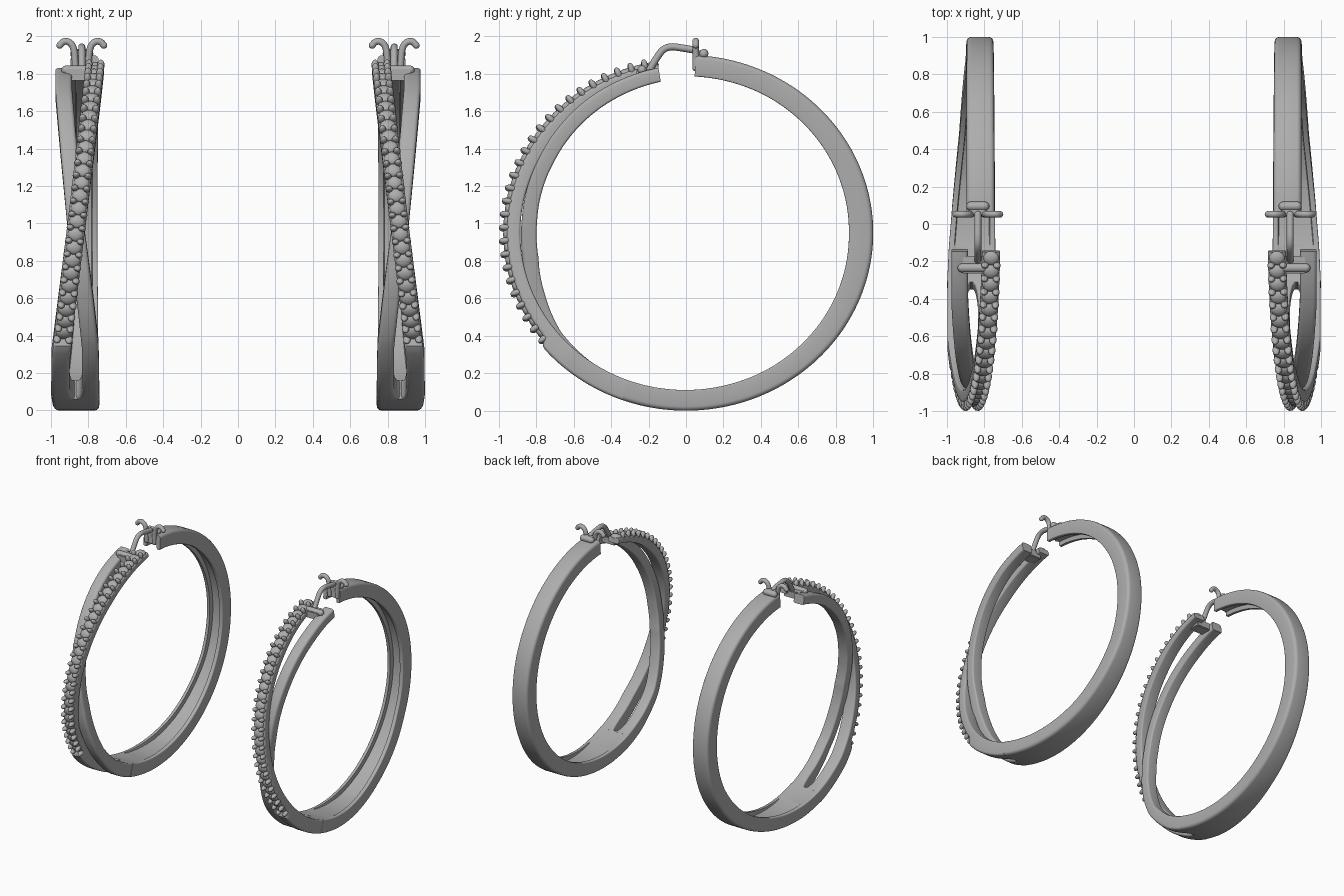
import bpy, bmesh, math
from mathutils import Vector, Matrix

if "Cube" in bpy.data.objects:
    bpy.data.objects.remove(bpy.data.objects["Cube"])

CZ, RZ = 0.95, 0.95          # hoop centre height and vertical squash

metal = bpy.data.materials.new("grey_metal")
metal.diffuse_color = (0.42, 0.42, 0.42, 1)
metal.use_nodes = True
metal.node_tree.nodes["Principled BSDF"].inputs["Base Color"].default_value = metal.diffuse_color


def interp(t, pts):
    """Smooth interpolation through (t, value) keys in ascending order."""
    if t <= pts[0][0]:
        return pts[0][1]
    for (a, va), (b, vb) in zip(pts, pts[1:]):
        if t <= b:
            return va + (vb - va) * (t - a) / (b - a)
    return pts[-1][1]


def on_hoop(x, r, deg):
    a = math.radians(deg)
    return Vector((x, r * math.cos(a), CZ + RZ * r * math.sin(a)))


def finish(name, bm, angle=35):
    """Make the object, smooth it and mirror it to the second earring."""
    bmesh.ops.recalc_face_normals(bm, faces=bm.faces[:])
    me = bpy.data.meshes.new(name)
    bm.to_mesh(me)
    bm.free()
    me.materials.append(metal)
    ob = bpy.data.objects.new(name, me)
    bpy.context.collection.objects.link(ob)
    bpy.ops.object.select_all(action='DESELECT')
    ob.select_set(True)
    bpy.context.view_layer.objects.active = ob
    bpy.ops.object.shade_smooth_by_angle(angle=math.radians(angle))
    ob.modifiers.new("pair", 'MIRROR').use_mirror_merge = False
    return ob


def loft(bm, rings):
    """Skin a list of closed rings and cap both ends."""
    vs = [[bm.verts.new(p) for p in ring] for ring in rings]
    n = len(vs[0])
    for a, b in zip(vs, vs[1:]):
        for i in range(n):
            bm.faces.new((a[i], a[(i + 1) % n], b[(i + 1) % n], b[i]))
    bm.faces.new(vs[0])
    bm.faces.new(vs[-1][::-1])


def rounded_section(x0, x1, r0, r1, ci, co, groove=None):
    """Rounded rectangle in (x, r); optional channel on the inner side."""
    pts = []
    for cx, cr, c, start in ((x0 + ci, r0 + ci, ci, 180), (x1 - ci, r0 + ci, ci, 270),
                             (x1 - co, r1 - co, co, 0), (x0 + co, r1 - co, co, 90)):
        for k in range(5):
            a = math.radians(start + 22.5 * k)
            pts.append((cx + c * math.cos(a), cr + c * math.sin(a)))
        if start == 180 and groove is not None:
            w = 0.028
            pts += [(x0 + w, r0), (x0 + w + .004, r0 + groove),
                    (x1 - w - .004, r0 + groove), (x1 - w, r0)]
    return pts


def sweep(name, t0, t1, steps, section):
    bm = bmesh.new()
    rings = []
    for i in range(steps + 1):
        t = t0 + (t1 - t0) * i / steps
        rings.append([on_hoop(x, r, t) for x, r in section(t)])
    loft(bm, rings)
    return finish(name, bm)


# Angles run from the back (0) down through the bottom (-90) to the front (-180)
SPLIT, TIP = -110, -261


def band_section(t):
    left = interp(t, [(-112, -1.0), (-98, -.99), (-84, -.972), (-60, -.935), (-25, -.9), (0, -.895)])
    right = interp(t, [(-112, -.74), (0, -.752), (87, -.745)])
    inner = interp(t, [(-112, .885), (-60, .882), (0, .87), (60, .88), (87, .88)])
    depth = interp(t, [(-100, .0005), (-75, .035)])
    return rounded_section(left, right, inner, 1.0, .008, .025, depth)


def gem_x(t):
    z = CZ + RZ * math.sin(math.radians(t))
    return interp(z, [(.07, -.948), (.25, -.948), (1, -.862), (1.9, -.762)])


def plain_x(t):
    z = CZ + RZ * math.sin(math.radians(t))
    return interp(z, [(.07, -.788), (.3, -.79), (1, -.868), (1.8, -.932)])


def fork(t):
    """Rounded opening of the gap after the split: 0 closed, 1 open."""
    u = min(max((SPLIT - t) / 10, 0), 1)
    return math.sqrt(1 - (1 - u) ** 2)


def gem_section(t):
    x, f = gem_x(t), fork(t)
    right = (x + .048) * f - .868 * (1 - f)
    inner = interp(t, [(TIP, .91), (-230, .885), (SPLIT, .885)])
    outer = interp(t, [(-142, .958), (-140, 1.0)])
    return rounded_section(x - .05, right, inner, outer, .012, .018)


def plain_section(t):
    x, f = plain_x(t), fork(t)
    left = (x - .045) * f - .872 * (1 - f)
    inner = interp(t, [(TIP, .86), (-235, .835), (-210, .81), (-185, .798), (-170, .8),
                       (-155, .83), (-140, .87), (-125, .885)])
    outer = interp(t, [(TIP, .94), (-235, .918), (-210, .892), (-185, .88), (-170, .885),
                       (-155, .915), (-140, .955), (-120, .995), (-112, 1.0)])
    return rounded_section(left, x + .045, inner, outer, .012, .02)


sweep("back_band", 87, SPLIT - .5, 100, band_section)
sweep("stone_strand", SPLIT, TIP, 100, gem_section)
sweep("plain_strand", SPLIT, TIP, 100, plain_section)

# Row of domed stones held by paired prongs
COUNT, FIRST, LAST = 27, -144, -259


def place(t, x, r):
    """Local frame on the strand: X across, Y along, Z outward."""
    a = math.radians(t)
    out = Vector((0, math.cos(a), math.sin(a)))
    along = Vector((gem_x(t - 1) - gem_x(t + 1), *(on_hoop(0, 1, t - 1) - on_hoop(0, 1, t + 1)).yz)).normalized()
    across = along.cross(out).normalized()
    m = Matrix((across, along, out)).transposed().to_4x4()
    m.translation = on_hoop(gem_x(t), r, t)
    return m @ Matrix.Translation((x, 0, 0))


stones, prongs = bmesh.new(), bmesh.new()
step = (LAST - FIRST) / (COUNT - 1)
for i in range(COUNT):
    t = FIRST + step * i
    bmesh.ops.create_uvsphere(stones, u_segments=14, v_segments=8, radius=1,
                              matrix=place(t, 0, .957) @ Matrix.Diagonal((.042, .038, .02, 1)))
    for side in (-1, 1):
        bmesh.ops.create_uvsphere(prongs, u_segments=10, v_segments=8, radius=1,
                                  matrix=place(t - step / 2, side * .032, .968)
                                  @ Matrix.Diagonal((.02, .017, .032, 1)))
finish("stones", stones, 60)
finish("prongs", prongs, 60)


def tube(name, pts, radius, sub=6):
    """Round-ended tube through points, smoothed by a spline."""
    P = [Vector(p) for p in pts]
    P = [2 * P[0] - P[1]] + P + [2 * P[-1] - P[-2]]
    path = []
    for a, b, c, d in zip(P, P[1:], P[2:], P[3:]):
        for k in range(sub):
            u = k / sub
            path.append(.5 * (2 * b + (c - a) * u + (2 * a - 5 * b + 4 * c - d) * u * u
                              + (3 * b - a - 3 * c + d) * u ** 3))
    path.append(P[-2])
    bm, rings = bmesh.new(), []
    for i, p in enumerate(path):
        d = (path[min(i + 1, len(path) - 1)] - path[max(i - 1, 0)]).normalized()
        ref = Vector((1, 0, 0)) if abs(d.x) < .9 * abs(d.length) and name == "ear_wire" else Vector((0, 1, 0))
        if abs(d.dot(ref)) > .95:
            ref = Vector((0, 0, 1))
        u = d.cross(ref).normalized()
        v = d.cross(u)
        rings.append([p + radius * (u * math.cos(k * math.pi / 6) + v * math.sin(k * math.pi / 6))
                      for k in range(12)])
    loft(bm, rings)
    for end in (path[0], path[-1]):
        bmesh.ops.create_uvsphere(bm, u_segments=12, v_segments=8, radius=radius,
                                  matrix=Matrix.Translation(end))
    return finish(name, bm, 50)


# Clasp: ear wire, hinge, and the horned catch on the back band
CX = -.835
tube("ear_wire", [(CX, -.2, 1.81), (CX, -.165, 1.87), (CX, -.125, 1.925), (CX, -.08, 1.943),
                  (CX, -.02, 1.937), (CX, .05, 1.925)], .019)
tube("hinge_pin", [(-.92, -.235, 1.82), (-.76, -.235, 1.82)], .024)
tube("catch_roller", [(CX - .037, .095, 1.907), (CX + .037, .095, 1.907)], .025)
for side, label in ((-1, "left"), (1, "right")):
    tube("catch_horn_" + label, [(CX + side * dx, .052, z) for dx, z in
         ((.035, 1.83), (.038, 1.9), (.05, 1.95), (.075, 1.972), (.1, 1.97), (.118, 1.952))], .018)


def block(name, x0, x1, y0, y1, z0, z1):
    bm = bmesh.new()
    bmesh.ops.create_cube(bm, size=1, matrix=Matrix.Translation(((x0 + x1) / 2, (y0 + y1) / 2, (z0 + z1) / 2))
                          @ Matrix.Diagonal((x1 - x0, y1 - y0, z1 - z0, 1)))
    bmesh.ops.bevel(bm, geom=bm.edges[:], offset=.006, segments=2, affect='EDGES')
    finish(name, bm)


block("hinge_bridge", -.92, -.77, -.265, -.17, 1.765, 1.825)
block("catch_base", CX - .045, CX + .045, .045, .085, 1.86, 1.925)
